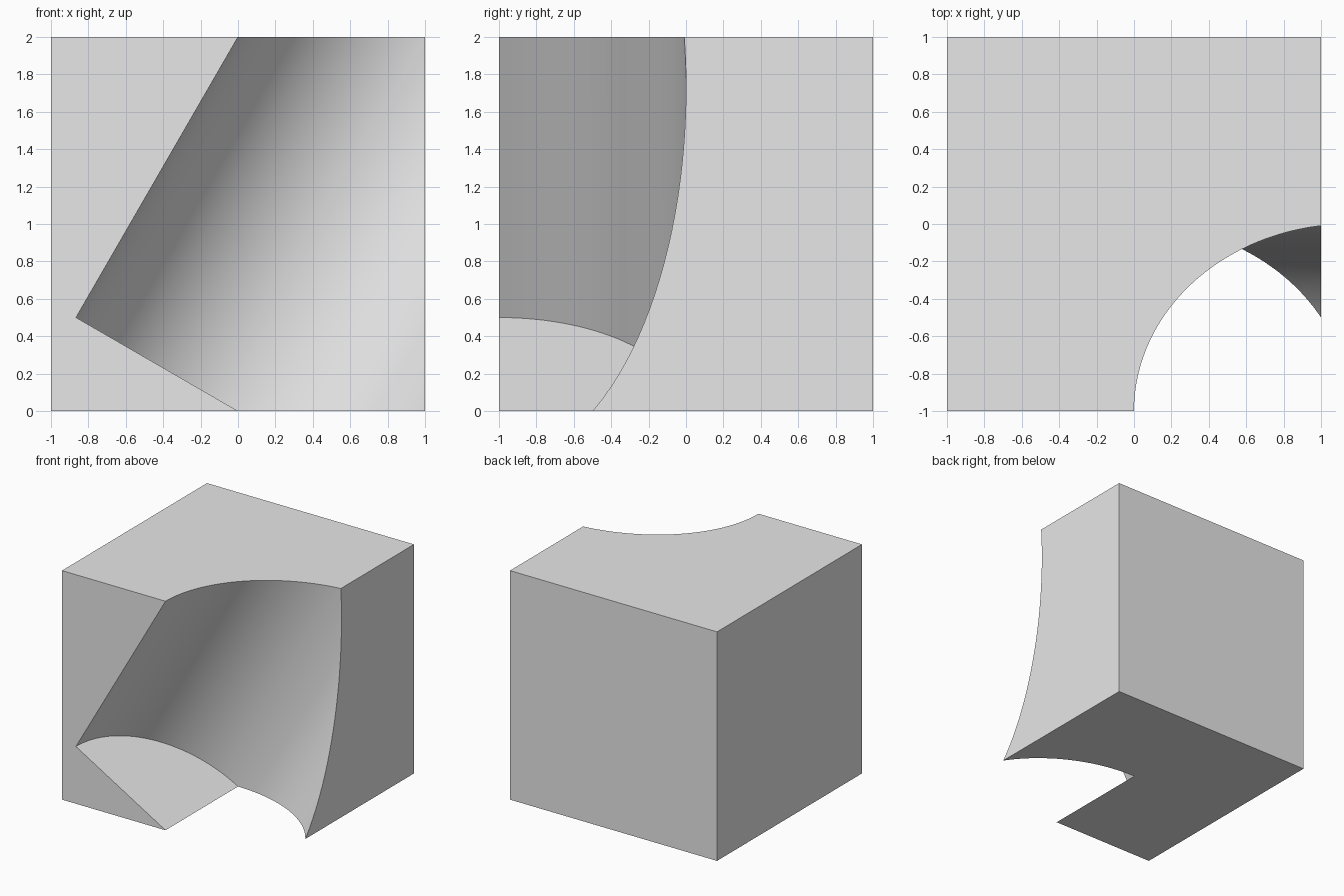
import bpy
from math import radians
from mathutils import Matrix, Vector

default = bpy.data.objects.get("Cube")
if default:
    bpy.data.objects.remove(default, do_unlink=True)

# Single plain grey material
grey = bpy.data.materials.new("light grey")
grey.use_nodes = True
color = (0.8, 0.8, 0.8, 1)
grey.diffuse_color = color
grey.node_tree.nodes["Principled BSDF"].inputs["Base Color"].default_value = color

# Solid block
bpy.ops.mesh.primitive_cube_add(size=2, location=(0, 0, 1))
block = bpy.context.object
block.name = "notched_block"
block.data.materials.append(grey)

# Round cutter, leaning right, its flat end centred on the lower front edge
radius, length = 1, 4
tilt = Matrix.Rotation(radians(30), 4, "Y")
base = Vector((0, -1, 0))
bpy.ops.mesh.primitive_cylinder_add(vertices=128, radius=radius, depth=length)
cutter = bpy.context.object
cutter.name = "tilted_cylinder_cutter"
cutter.data.materials.append(grey)
cutter.matrix_world = Matrix.Translation(base) @ tilt @ Matrix.Translation((0, 0, length / 2))
cutter.hide_render = True

# Carve the groove
cut = block.modifiers.new("groove", "BOOLEAN")
cut.operation = "DIFFERENCE"
cut.solver = "EXACT"
cut.object = cutter
bpy.ops.object.select_all(action="DESELECT")
block.select_set(True)
bpy.context.view_layer.objects.active = block
bpy.ops.object.modifier_apply(modifier=cut.name)
bpy.data.objects.remove(cutter, do_unlink=True)

# Smooth the curved wall, keep the flat faces crisp
bpy.ops.object.shade_smooth_by_angle(angle=radians(30))
